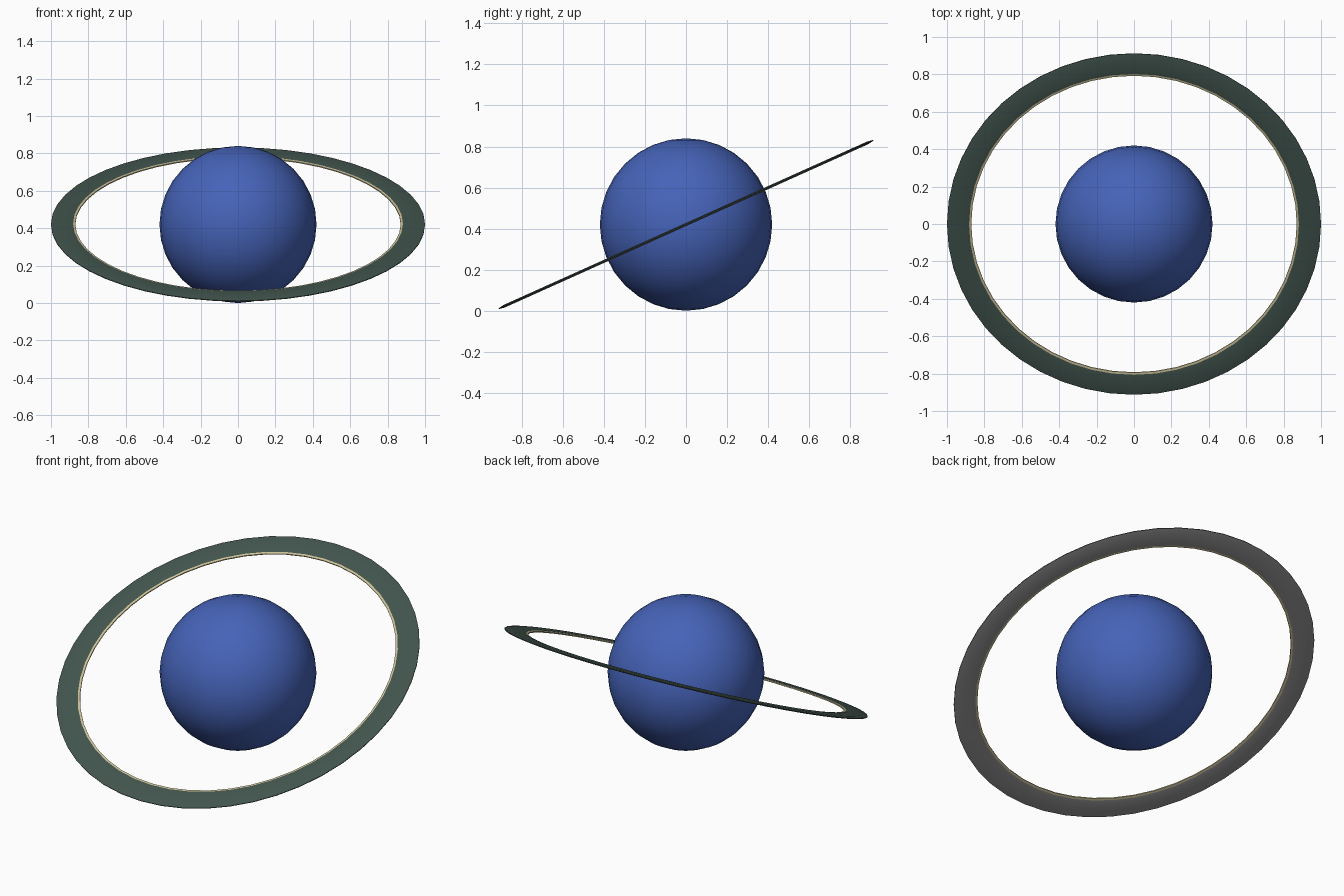
import bpy, bmesh, math
from mathutils import Matrix

if "Cube" in bpy.data.objects:
    bpy.data.objects.remove(bpy.data.objects["Cube"])

R = 0.42                      # globe radius, also height of the centre
TILT = math.radians(24.2)     # ring rises towards the back
SEGMENTS = 48


def material(name, rgb):
    m = bpy.data.materials.new(name)
    m.diffuse_color = (*rgb, 1)
    m.use_nodes = True
    m.node_tree.nodes["Principled BSDF"].inputs["Base Color"].default_value = m.diffuse_color
    return m


def add_object(name, bm, mats):
    bmesh.ops.recalc_face_normals(bm, faces=bm.faces)
    for f in bm.faces:
        f.smooth = True
    mesh = bpy.data.meshes.new(name)
    bm.to_mesh(mesh)
    bm.free()
    for m in mats:
        mesh.materials.append(m)
    ob = bpy.data.objects.new(name, mesh)
    bpy.context.collection.objects.link(ob)
    ob.location = (0, 0, R)
    return ob


blue = material("globe blue", (0.060, 0.125, 0.480))
green = material("dark green", (0.055, 0.090, 0.075))
grey = material("underside grey", (0.27, 0.27, 0.27))
cream = material("inner edge cream", (0.60, 0.53, 0.31))

# Globe
bm = bmesh.new()
bmesh.ops.create_uvsphere(bm, u_segments=32, v_segments=16, radius=R)
add_object("globe", bm, [blue])

# Thin tilted ring: flat band with tapered edges, revolved from a profile
upper = [(0.870, 0.003), (0.882, 0.005), (0.900, 0.007), (0.970, 0.007), (1.0, 0.002)]
profile = upper + [(r, -z) for r, z in reversed(upper)]
n = len(profile)
bm = bmesh.new()
loops = []
for i in range(SEGMENTS):
    a = 2 * math.pi * i / SEGMENTS
    loops.append([bm.verts.new((r * math.cos(a), r * math.sin(a), z)) for r, z in profile])
for i in range(SEGMENTS):
    p, q = loops[i], loops[(i + 1) % SEGMENTS]
    for j in range(n):
        k = (j + 1) % n
        f = bm.faces.new((p[j], q[j], q[k], p[k]))
        # cream inner lip, green top and rim, grey underside
        if max(profile[j][0], profile[k][0]) < 0.89:
            f.material_index = 2
        elif profile[j][1] + profile[k][1] < -0.001:
            f.material_index = 1
bmesh.ops.transform(bm, matrix=Matrix.Rotation(TILT, 4, 'X'), verts=bm.verts)
ring = add_object("ring", bm, [green, grey, cream])

# Keep the crisp lips of the ring
bpy.context.view_layer.objects.active = ring
ring.select_set(True)
bpy.ops.object.shade_smooth_by_angle(angle=math.radians(35))
